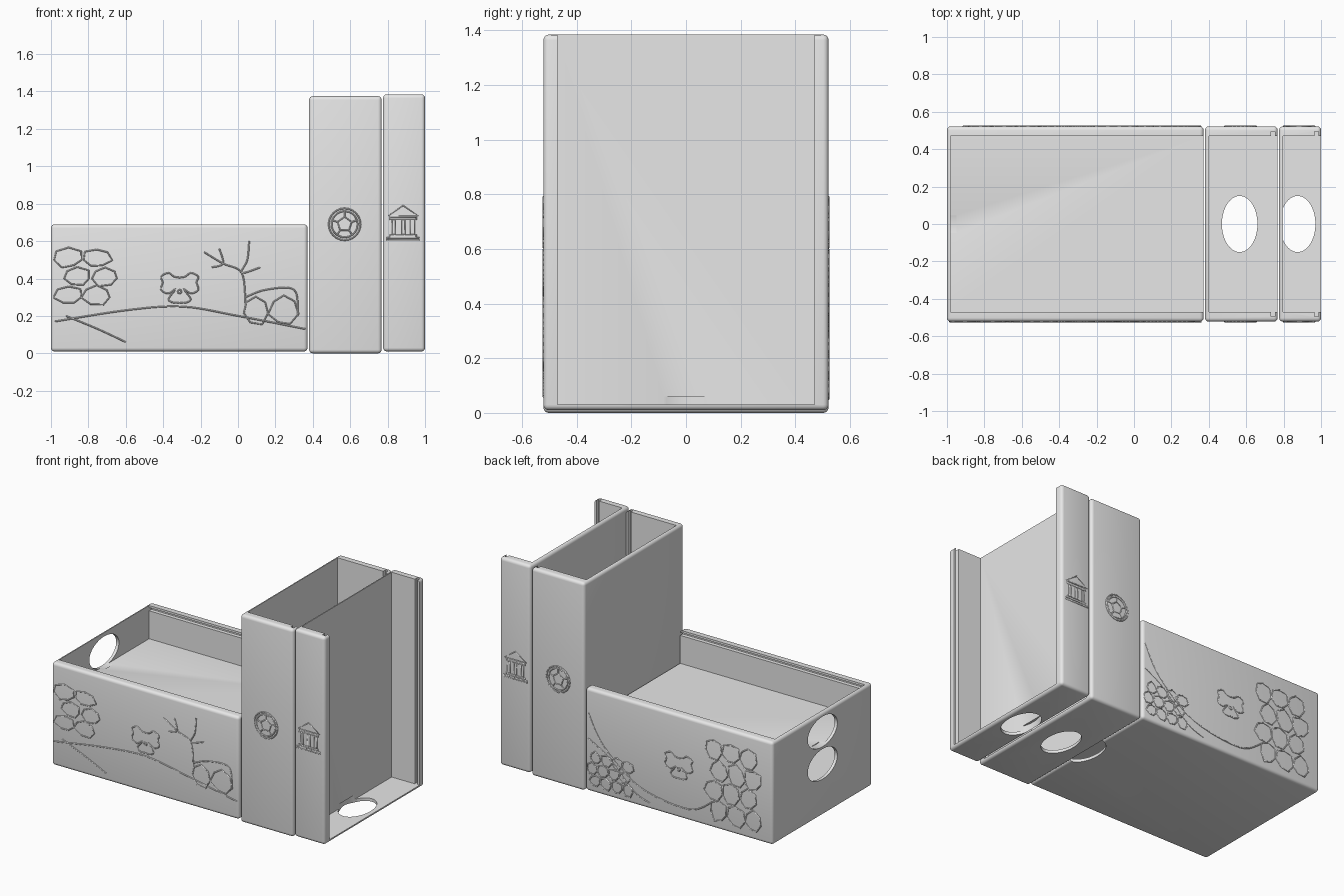
import bpy, math, random
from mathutils import Vector

random.seed(4)
cube = bpy.data.objects.get("Cube")
if cube:
    bpy.data.objects.remove(cube, do_unlink=True)

GREY = bpy.data.materials.new("light_grey")
GREY.use_nodes = True
GREY.diffuse_color = (0.8, 0.8, 0.8, 1)
GREY.node_tree.nodes["Principled BSDF"].inputs["Base Color"].default_value = (0.8, 0.8, 0.8, 1)

HALF = 0.522      # half width of every tray
INNER = 0.47      # half width of every cavity
FLOOR = 0.02      # floor and end wall thickness


def box(name, lo, hi):
    lo, hi = Vector(lo), Vector(hi)
    bpy.ops.mesh.primitive_cube_add(size=1, location=(lo + hi) / 2)
    ob = bpy.context.object
    ob.name = name
    ob.scale = hi - lo
    bpy.ops.object.transform_apply(location=True, rotation=True, scale=True)
    ob.data.materials.append(GREY)
    return ob


def apply(ob, mod):
    bpy.ops.object.select_all(action='DESELECT')
    bpy.context.view_layer.objects.active = ob
    ob.select_set(True)
    bpy.ops.object.modifier_apply(modifier=mod.name)


def cut(ob, cutter):
    cutter.hide_render = True
    mod = ob.modifiers.new("cut", 'BOOLEAN')
    mod.operation = 'DIFFERENCE'
    mod.solver = 'EXACT'
    mod.object = cutter
    apply(ob, mod)
    bpy.data.objects.remove(cutter, do_unlink=True)


def shell(name, lo, hi):
    """Solid block with rounded outer edges, ready for hollowing."""
    ob = box(name, lo, hi)
    mod = ob.modifiers.new("round", 'BEVEL')
    mod.width, mod.segments = 0.02, 4
    apply(ob, mod)
    return ob


def finger_hole(ob, center, radii, rotation=(0, 0, 0)):
    bpy.ops.mesh.primitive_cylinder_add(vertices=64, radius=1, depth=0.1, location=center, rotation=rotation)
    cutter = bpy.context.object
    cutter.scale = (radii[0], radii[1], 1)
    cut(ob, cutter)


def finish(ob):
    bpy.ops.object.select_all(action='DESELECT')
    bpy.context.view_layer.objects.active = ob
    ob.select_set(True)
    bpy.ops.object.shade_smooth_by_angle(angle=math.radians(35))


# Upright trays: open towards +x and at the top, finger hole in the bottom
def upright_tray(name, x0, x1, z0, z1, hole_x):
    ob = shell(name, (x0, -HALF, z0), (x1, HALF, z1))
    cut(ob, box("cavity", (x0 + FLOOR, -INNER, z0 + FLOOR), (2, INNER, 2)))
    cut(ob, box("lid_groove", (x1 - 0.035, -0.495, z0 + FLOOR), (x1 - 0.014, 0.495, 2)))
    finger_hole(ob, (hole_x, 0, z0), (0.095, 0.15))
    finish(ob)


upright_tray("wide_upright_tray", 0.38, 0.768, 0, 1.375, 0.565)
upright_tray("narrow_upright_tray", 0.776, 1, 0.01, 1.385, 0.875)

# Lying tray block: stacked compartments, open towards +x and on top
block = shell("lying_tray", (-1, -HALF, 0.01), (0.372, HALF, 0.69))
for bottom, top in ((0.03, 0.22), (0.24, 0.45), (0.47, 2)):
    cut(block, box("cavity", (FLOOR - 1, -INNER, bottom), (2, INNER, top)))
cut(block, box("lid_groove", (FLOOR - 1, -0.495, 0.655), (2, 0.495, 0.676)))
for z in (0.35, 0.565):
    finger_hole(block, (-1, 0, z), (0.1, 0.155), (0, math.pi / 2, 0))
finger_hole(block, (0.372, 0, 0), (0.09, 0.15))
finish(block)


# Thin relief line work on the side walls
def relief(name, strokes, side):
    cu = bpy.data.curves.new(name, 'CURVE')
    cu.dimensions = '3D'
    cu.bevel_depth = 0.004
    cu.bevel_resolution = 0
    for pts, closed in strokes:
        sp = cu.splines.new('POLY')
        sp.points.add(len(pts) - 1)
        for p, (x, z) in zip(sp.points, pts):
            p.co = (x, side * HALF, z, 1)
        sp.use_cyclic_u = closed
    ob = bpy.data.objects.new(name, cu)
    bpy.context.collection.objects.link(ob)
    cu.materials.append(GREY)
    bpy.ops.object.select_all(action='DESELECT')
    bpy.context.view_layer.objects.active = ob
    ob.select_set(True)
    bpy.ops.object.convert(target='MESH')


def ring(x, z, r, n, jitter=0.0, squash=1.0):
    out = []
    for i in range(n):
        a = math.pi / 2 + math.tau * i / n
        k = r * (1 + random.uniform(-jitter, jitter))
        out.append((x + k * math.cos(a), z + squash * k * math.sin(a)))
    return out


def rect(x0, x1, z0, z1):
    return [(x0, z0), (x1, z0), (x1, z1), (x0, z1)]


def smooth(pts, steps=6):
    """Catmull-Rom path through a few points."""
    v = [Vector(p) for p in pts]
    v = [v[0]] + v + [v[-1]]
    out = []
    for a, b, c, d in zip(v, v[1:], v[2:], v[3:]):
        for i in range(steps):
            t = i / steps
            out.append(0.5 * (2 * b + (c - a) * t + (2 * a - 5 * b + 4 * c - d) * t * t
                              + (3 * b - a - 3 * c + d) * t ** 3))
    return out + [v[-1]]


def stones(x0, x1, z0, z1, cols, rows):
    dx, dz = (x1 - x0) / cols, (z1 - z0) / rows
    return [(ring(x0 + dx * (i + 0.5 + 0.3 * (j % 2)), z0 + dz * (j + 0.5), 0.5 * dx, 7, 0.15, dz / dx), True)
            for i in range(cols) for j in range(rows)]


# Ball: double rim, pentagon and seams
BX, BZ = 0.57, 0.69
inner, outer = ring(BX, BZ, 0.04, 5), ring(BX, BZ, 0.07, 5)
ball = [(ring(BX, BZ, 0.085, 24), True), (ring(BX, BZ, 0.07, 20), True), (inner, True)]
ball += [([a, b], False) for a, b in zip(inner, outer)]

# Temple: roof, columns and steps
TX = 0.883
temple = [([(TX - 0.08, 0.735), (TX + 0.08, 0.735), (TX, 0.79)], True),
          (rect(TX - 0.07, TX + 0.07, 0.715, 0.73), True),
          (rect(TX - 0.07, TX + 0.07, 0.62, 0.632), True),
          (rect(TX - 0.085, TX + 0.085, 0.605, 0.618), True)]
temple += [(rect(TX + d - 0.01, TX + d + 0.01, 0.635, 0.712), True) for d in (-0.05, 0, 0.05)]

# Bow: one half mirrored, with a bead in the knot
KX, KZ = -0.312, 0.35
half_bow = smooth([(0, 0.055), (0.03, 0.06), (0.06, 0.08), (0.1, 0.06), (0.09, 0.03), (0.1, -0.01),
                   (0.06, -0.03), (0.02, -0.005), (0.06, -0.06), (0.03, -0.08), (0, -0.078)], 3)
bow = [([(KX + s * p[0], KZ + p[1]) for p in half_bow], False) for s in (-1, 1)]
bow.append((ring(KX, KZ - 0.02, 0.01, 8), True))

for side, word in ((-1, "front"), (1, "back")):
    relief(word + "_ball_relief", ball, side)
    relief(word + "_temple_relief", temple, side)
    relief(word + "_bow_relief", bow, side)

# Front landscape: rocks, ground line, branching tree and a low boulder
front = stones(-0.98, -0.68, 0.26, 0.56, 2, 3)
front += [(smooth(p), False) for p in (
    [(-0.98, 0.17), (-0.6, 0.23), (-0.3, 0.25), (0, 0.2), (0.36, 0.13)],
    [(-0.92, 0.2), (-0.75, 0.13), (-0.6, 0.06)],
    [(-0.18, 0.54), (-0.08, 0.48), (0.02, 0.43), (0.04, 0.27)],
    [(-0.1, 0.56), (-0.08, 0.48), (-0.14, 0.46)],
    [(0.06, 0.6), (0.05, 0.5), (0.02, 0.43), (0.12, 0.46)],
    [(0.04, 0.3), (0.15, 0.34), (0.3, 0.34), (0.32, 0.2)])]
front += stones(0.02, 0.32, 0.15, 0.31, 2, 1)
relief("front_landscape_relief", front, -1)

# Back landscape: stone wall, hanging vine and small leaves
back = stones(-0.92, -0.54, 0.06, 0.6, 3, 4)
back += stones(0.02, 0.34, 0.05, 0.28, 4, 3)
back.append((smooth([(0.35, 0.53), (0.24, 0.34), (-0.02, 0.14), (-0.38, 0.085), (-0.56, 0.18)]), False))
back.append((smooth([(0.35, 0.36), (0.2, 0.27), (0.02, 0.1), (-0.1, 0.05)]), False))
relief("back_landscape_relief", back, 1)
